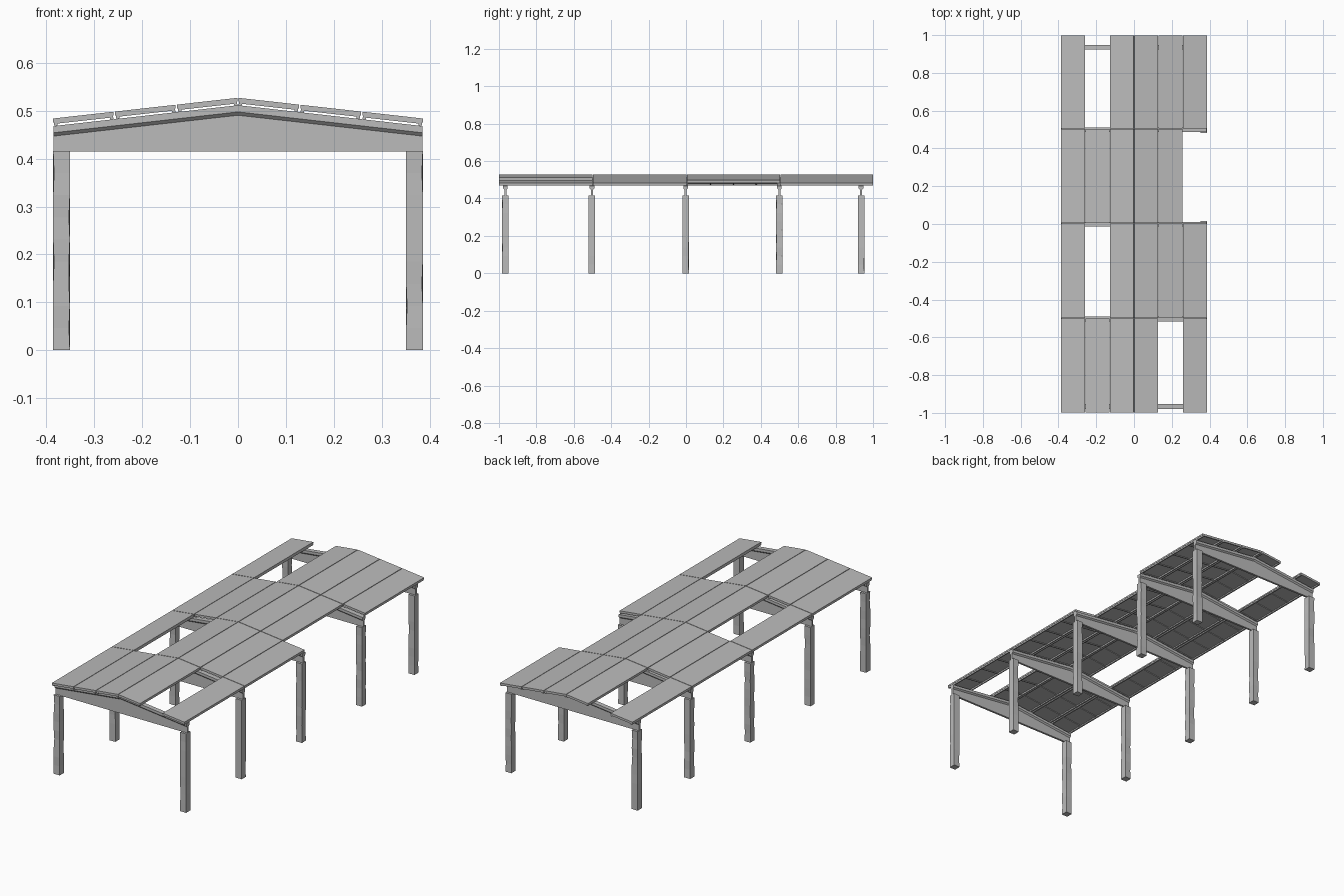
import bpy, bmesh, math, random
from mathutils import Matrix, Vector

random.seed(4)
if "Cube" in bpy.data.objects:
    bpy.data.objects.remove(bpy.data.objects["Cube"])

concrete = bpy.data.materials.new("concrete_grey")
concrete.use_nodes = True
GREY = (0.5, 0.5, 0.5, 1)
concrete.diffuse_color = GREY
concrete.node_tree.nodes["Principled BSDF"].inputs["Base Color"].default_value = GREY

FRAMES = [-0.966, -0.503, -0.002, 0.499, 0.936]   # frame positions along y
SEAMS = [-1, -0.498, 0.003, 0.504, 1]             # roof bay limits along y
MISSING = {(0, 1, 1), (1, -1, 1), (2, 1, 2), (3, -1, 1)}   # bay, side, strip
PITCH = math.atan(0.112)
RIDGE = 0.527
STRIP = 0.1302
GAP = 0.0015


def finish(bm, name):
    bmesh.ops.recalc_face_normals(bm, faces=bm.faces)
    mesh = bpy.data.meshes.new(name)
    bm.to_mesh(mesh)
    bm.free()
    mesh.materials.append(concrete)
    obj = bpy.data.objects.new(name, mesh)
    bpy.context.collection.objects.link(obj)
    return obj


def add_box(bm, x0, x1, y0, y1, z0, z1):
    size = Matrix.Diagonal((x1 - x0, y1 - y0, z1 - z0, 1))
    mid = Matrix.Translation(((x0 + x1) / 2, (y0 + y1) / 2, (z0 + z1) / 2))
    return bmesh.ops.create_cube(bm, size=1, matrix=mid @ size)["verts"]


def column(x, y, name):
    """Square post with lightly worn corners."""
    bm = bmesh.new()
    half, height, steps = 0.0175, 0.416, 9
    rings = []
    for i in range(steps + 1):
        ring = []
        for sx, sy in ((-1, -1), (1, -1), (1, 1), (-1, 1)):
            wear = random.choice((0, 0, 0, 0.002)) if 0 < i < steps else 0
            ring.append(bm.verts.new((x + sx * (half - wear), y + sy * (half - wear),
                                      height * i / steps)))
        rings.append(ring)
    for low, high in zip(rings, rings[1:]):
        for k in range(4):
            n = (k + 1) % 4
            bm.faces.new((low[k], low[n], high[n], high[k]))
    bm.faces.new(rings[0])
    bm.faces.new(rings[-1])
    finish(bm, name)


def beam(y, name):
    """Pitched T-section: flat bottom, thin web, flared top flange."""
    bm = bmesh.new()
    web, flange = 0.0055, 0.0125
    rings = []
    for x, rise in ((-0.385, 0), (0, 0.0435), (0.385, 0)):
        half = [(web, 0.415), (web, 0.447 + rise), (flange, 0.454 + rise),
                (flange, 0.468 + rise)]
        outline = half + [(-w, z) for w, z in reversed(half)]
        rings.append([bm.verts.new((x, y + w, z)) for w, z in outline])
    count = len(rings[0])
    for a, b in zip(rings, rings[1:]):
        for k in range(count):
            n = (k + 1) % count
            bm.faces.new((a[k], a[n], b[n], b[k]))
    bm.faces.new(rings[0])
    bm.faces.new(rings[-1])
    finish(bm, name)


def panel(side, strip, y0, y1, name):
    """Ribbed roof slab, modelled flat and tilted to the roof pitch."""
    bm = bmesh.new()
    x0, x1 = strip * STRIP + GAP, (strip + 1) * STRIP - GAP
    y0, y1 = y0 + GAP, y1 - GAP
    rib, inset = 0.007, 0.0015
    add_box(bm, x0, x1, y0, y1, -0.008, 0)
    # long ribs
    for a in (x0 + inset, x1 - inset - rib):
        add_box(bm, a, a + rib, y0, y1, -0.0155, -0.008)
    # cross ribs
    for i in range(5):
        c = y0 + rib / 2 + (y1 - y0 - rib) * i / 4
        add_box(bm, x0 + inset + rib, x1 - inset - rib, c - rib / 2, c + rib / 2,
                -0.0115, -0.008)
    tilt = Matrix.Translation((0, 0, RIDGE)) @ Matrix.Rotation(PITCH, 4, 'Y')
    bmesh.ops.transform(bm, matrix=tilt, verts=bm.verts)
    if side < 0:
        bmesh.ops.scale(bm, vec=Vector((-1, 1, 1)), verts=bm.verts)
    finish(bm, name)


# portal frames
for i, y in enumerate(FRAMES, 1):
    beam(y, f"roof_beam_{i}")
    column(0.3685, y, f"left_column_{i}")
    column(-0.3685, y, f"right_column_{i}")

# roof panels, with one left out in each bay
for bay in range(4):
    for side, word in ((1, "left"), (-1, "right")):
        for strip in range(3):
            if (bay, side, strip) not in MISSING:
                panel(side, strip, SEAMS[bay], SEAMS[bay + 1],
                      f"{word}_roof_panel_{bay + 1}_{strip + 1}")
